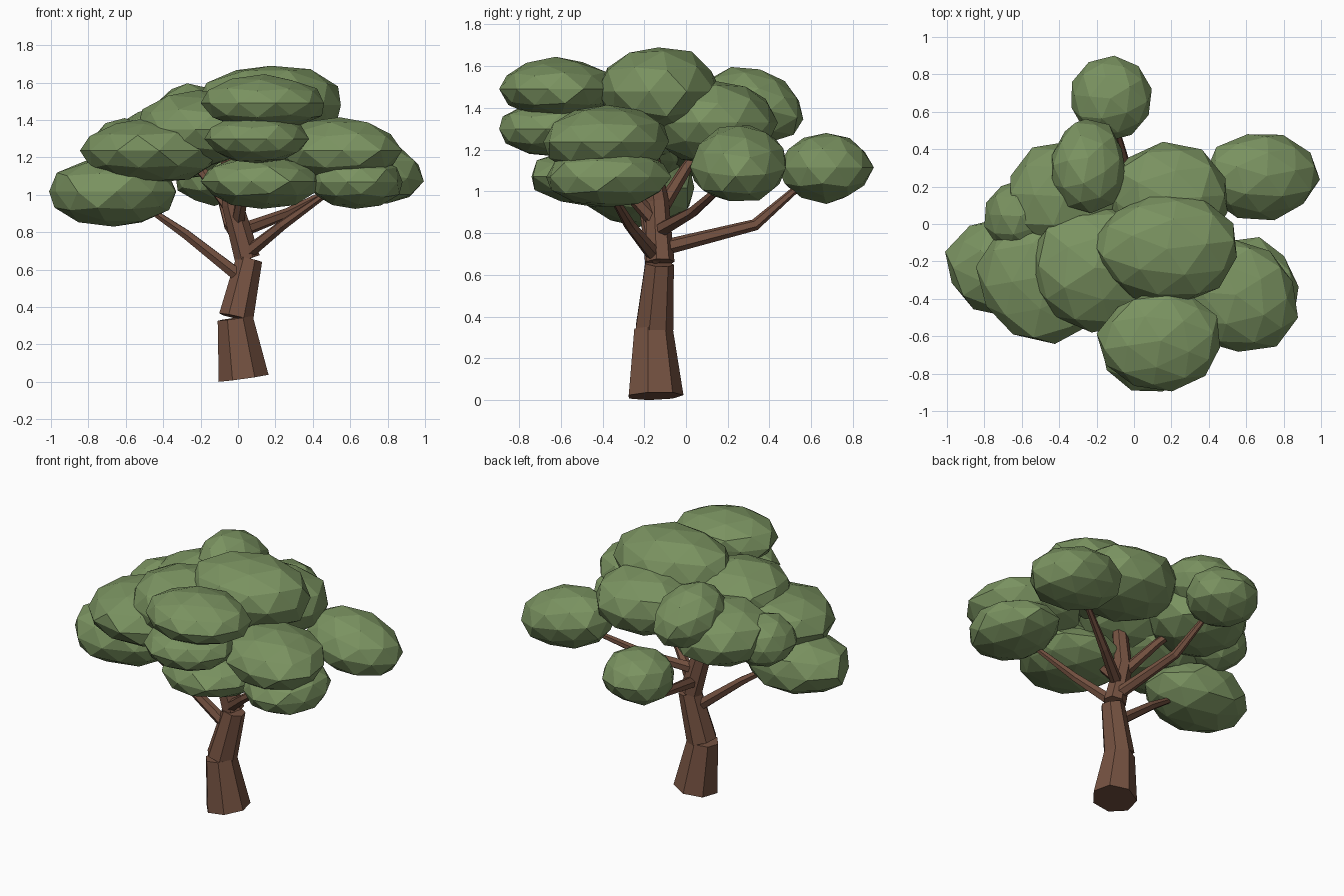
import bpy, bmesh, random
from mathutils import Vector, Matrix, Euler

random.seed(4)
cube = bpy.data.objects.get("Cube")
if cube:
    bpy.data.objects.remove(cube, do_unlink=True)


def material(name, color):
    m = bpy.data.materials.new(name)
    m.use_nodes = True
    m.diffuse_color = color
    m.node_tree.nodes["Principled BSDF"].inputs["Base Color"].default_value = color
    return m


leaf = material("leaf green", (0.195, 0.29, 0.118, 1))
bark = material("bark brown", (0.178, 0.084, 0.053, 1))


def finish(bm, name, mat):
    bmesh.ops.recalc_face_normals(bm, faces=bm.faces)
    mesh = bpy.data.meshes.new(name)
    bm.to_mesh(mesh)
    bm.free()
    mesh.materials.append(mat)
    obj = bpy.data.objects.new(name, mesh)
    bpy.context.collection.objects.link(obj)


def limb(name, points, radii, sides):
    """Tapered faceted tube through the points, with rings across the path."""
    pts = [Vector(p) for p in points]
    bm = bmesh.new()
    rings = []
    for i, (p, r) in enumerate(zip(pts, radii)):
        along = pts[min(i + 1, len(pts) - 1)] - pts[max(i - 1, 0)]
        turn = Vector((0, 0, 1)).rotation_difference(along)
        ring = bmesh.ops.create_circle(bm, segments=sides, radius=r)["verts"]
        bmesh.ops.transform(bm, verts=ring, matrix=Matrix.Translation(p) @ turn.to_matrix().to_4x4())
        rings.append(ring)
    for a, b in zip(rings, rings[1:]):
        for k in range(sides):
            n = (k + 1) % sides
            bm.faces.new((a[k], a[n], b[n], b[k]))
    bm.faces.new(rings[0])
    bm.faces.new(rings[-1])
    finish(bm, name, bark)


def clump(name, center, size, lean=(0, 0, 0)):
    """Irregular faceted ellipsoid of leaves that fills its half size, then leans."""
    bm = bmesh.new()
    bmesh.ops.create_icosphere(bm, subdivisions=2, radius=1)
    spin = Matrix.Rotation(random.uniform(0, 6), 3, "Z")
    for v in bm.verts:
        v.co = spin @ v.co * random.uniform(0.96, 1.06)
    low = [min(v.co[i] for v in bm.verts) for i in range(3)]
    high = [max(v.co[i] for v in bm.verts) for i in range(3)]
    turn = Euler(lean).to_matrix()
    for v in bm.verts:
        fitted = Vector(s * (2 * (c - a) / (b - a) - 1) for c, a, b, s in zip(v.co, low, high, size))
        v.co = Vector(center) + turn @ fitted
    finish(bm, name, leaf)


# Trunk: three leaning sections with small breaks between them
limb("trunk_base", [(0.03, -0.15, 0.02), (-0.015, -0.16, 0.34)], (0.138, 0.097), 7)
limb("trunk_middle", [(-0.01, -0.155, 0.345), (0.06, -0.13, 0.655)], (0.095, 0.072), 7)
limb("trunk_top", [(0.05, -0.125, 0.66), (-0.03, -0.14, 0.95), (-0.05, -0.2, 1.3)],
     (0.07, 0.058, 0.045), 7)

# Branches reaching out to the clumps
branches = {
    "left_low": [(0.0, -0.15, 0.57), (-0.28, -0.18, 0.79), (-0.5, -0.21, 0.94)],
    "right_front": [(0.04, -0.14, 0.68), (0.24, -0.27, 0.84), (0.48, -0.37, 1.01)],
    "back_long": [(0.03, -0.11, 0.73), (-0.05, 0.33, 0.84), (-0.11, 0.56, 1.04)],
    "right_back": [(0.02, -0.13, 0.81), (0.26, 0.03, 0.9), (0.55, 0.2, 1.05)],
    "back_high": [(-0.02, -0.13, 0.9), (-0.18, 0.0, 1.11), (-0.34, 0.12, 1.28)],
    "front_high": [(0.0, -0.15, 0.86), (0.04, -0.35, 1.08), (0.08, -0.55, 1.25)],
}
for name, path in branches.items():
    limb("branch_" + name, path, (0.038, 0.028, 0.016), 6)

# Foliage: name -> centre, half size, optional lean
clumps = {
    "crown": ((0.16, -0.13, 1.48), (0.39, 0.3, 0.21)),
    "crown_back": ((0.18, 0.14, 1.33), (0.32, 0.3, 0.2)),
    "crown_left": ((-0.2, -0.24, 1.35), (0.34, 0.34, 0.21)),
    "left_large": ((-0.45, -0.27, 1.24), (0.38, 0.34, 0.175), (0, 0, 0.5)),
    "left_low": ((-0.67, -0.23, 1.02), (0.34, 0.27, 0.19)),
    "left_back": ((-0.36, 0.14, 1.28), (0.3, 0.3, 0.2)),
    "left_small": ((-0.61, 0.04, 1.24), (0.19, 0.2, 0.17)),
    "back_high": ((-0.24, 0.31, 1.41), (0.2, 0.26, 0.18), (-0.25, 0, 0)),
    "back_low": ((-0.12, 0.67, 1.11), (0.215, 0.23, 0.17)),
    "right_back": ((0.69, 0.25, 1.135), (0.31, 0.23, 0.18), (0, 0.18, 0)),
    "right_large": ((0.55, -0.39, 1.24), (0.34, 0.3, 0.175), (0, 0, -0.5)),
    "right_low": ((0.62, -0.37, 1.07), (0.26, 0.3, 0.145)),
    "front_low": ((0.13, -0.43, 1.07), (0.33, 0.31, 0.145)),
    "front_high": ((0.13, -0.63, 1.495), (0.33, 0.265, 0.15)),
    "front_middle": ((0.1, -0.64, 1.305), (0.28, 0.255, 0.135)),
}
for name, shape in clumps.items():
    clump("foliage_" + name, *shape)
